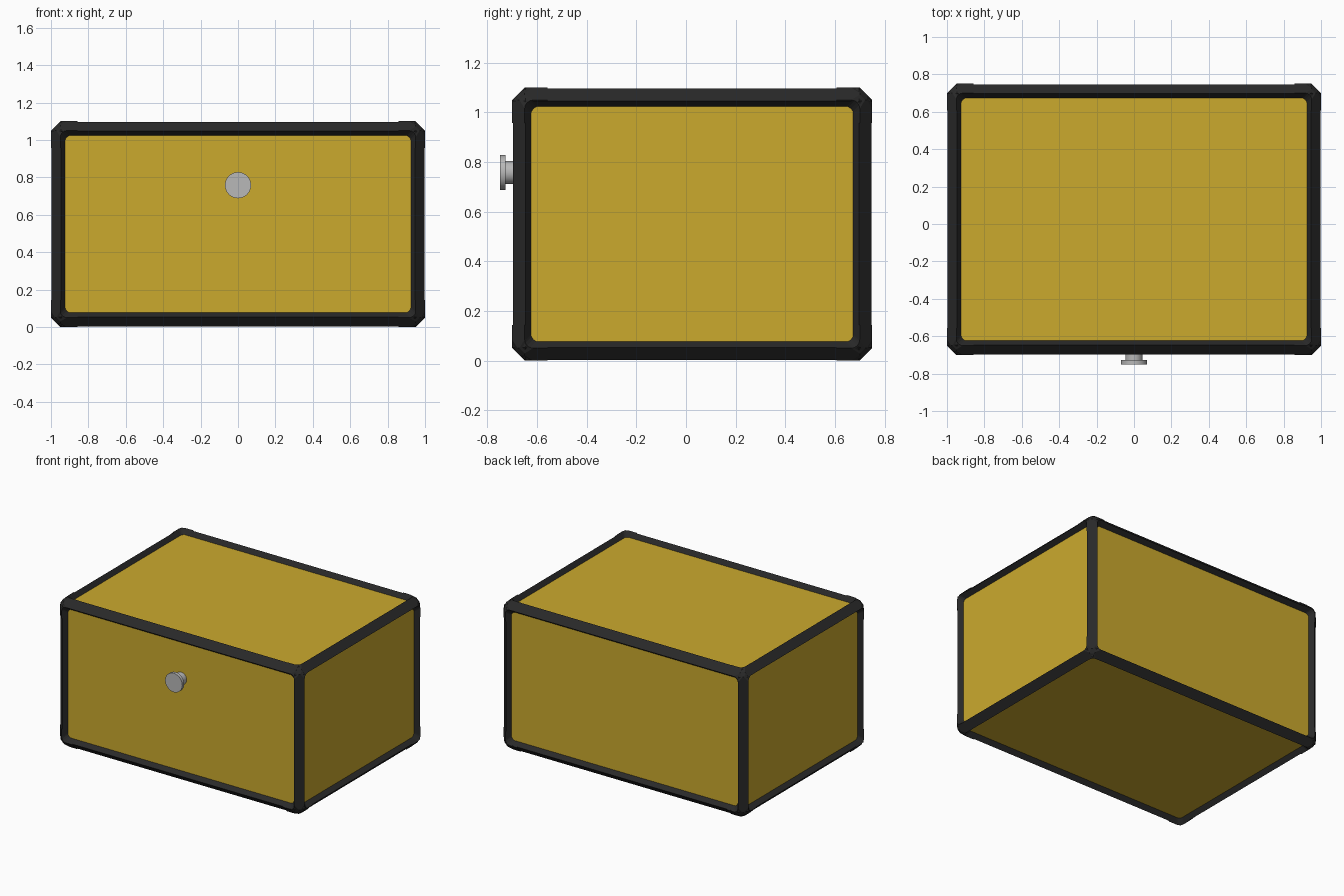
import bpy, bmesh
from math import pi
from mathutils import Vector, Matrix

cube = bpy.data.objects.get("Cube")
if cube:
    bpy.data.objects.remove(cube)


def material(name, rgb):
    m = bpy.data.materials.new(name)
    m.use_nodes = True
    m.diffuse_color = (*rgb, 1)
    m.node_tree.nodes["Principled BSDF"].inputs["Base Color"].default_value = (*rgb, 1)
    return m


YELLOW = material("mustard yellow", (0.60, 0.40, 0.027))
BLACK = material("matte black", (0.022, 0.022, 0.022))
GREY = material("steel grey", (0.48, 0.48, 0.48))

CENTRE = Vector((0, 0.025, 0.55))
SIZE = Vector((2.0, 1.45, 1.1))
CHAMFER, LIP, DEPTH, GUARD = 0.05, 0.035, 0.035, 0.143


def finish(name, bm, mat):
    mesh = bpy.data.meshes.new(name)
    bmesh.ops.recalc_face_normals(bm, faces=bm.faces)
    bm.to_mesh(mesh)
    bm.free()
    mesh.materials.append(mat)
    obj = bpy.data.objects.new(name, mesh)
    bpy.context.collection.objects.link(obj)
    return obj


def box(size):
    bm = bmesh.new()
    bmesh.ops.create_cube(bm, size=1, matrix=Matrix.Diagonal((*size, 1)))
    return bm


def frame(shrink, rounding):
    """Chamfered box with a sloping window opening on each side."""
    bm = box(SIZE - Vector((2, 2, 2)) * shrink)
    bmesh.ops.bevel(bm, geom=bm.edges[:], offset=CHAMFER, segments=1, affect='EDGES')
    bm.normal_update()
    sides = [f for f in bm.faces if max(abs(c) for c in f.normal) > 0.99]
    bmesh.ops.inset_individual(bm, faces=sides, thickness=LIP, depth=-DEPTH)
    # Round the window corners
    if rounding:
        floor = {v for f in sides for v in f.verts}
        slopes = [e for e in bm.edges if (e.verts[0] in floor) != (e.verts[1] in floor)]
        bmesh.ops.bevel(bm, geom=slopes, offset=rounding, segments=4,
                        profile=0.5, affect='EDGES')
    bm.normal_update()
    inner = SIZE / 2 - Vector((1, 1, 1)) * (DEPTH + shrink)
    openings = [f for f in bm.faces if any(
        abs(f.normal[i]) > 0.99 and abs(f.calc_center_median()[i]) < inner[i] + 0.002
        for i in range(3))]
    bmesh.ops.delete(bm, geom=openings, context='FACES')
    return bm


# Inner shell with the flat yellow panels
body = box(SIZE - Vector((2, 2, 2)) * (DEPTH + 0.001))
finish("case_panels", body, YELLOW).location = CENTRE

# Edge bars
finish("edge_bars", frame(0.003, 0), BLACK).location = CENTRE

# Corner guards, one for each corner
for sx, x_name in ((1, "left"), (-1, "right")):
    for sy, y_name in ((-1, "front"), (1, "back")):
        for sz, z_name in ((1, "top"), (-1, "bottom")):
            bm = frame(0, 0.03)
            for axis, sign in enumerate((sx, sy, sz)):
                normal = Vector((0, 0, 0))
                normal[axis] = sign
                cut = normal * (SIZE[axis] / 2 - GUARD)
                bmesh.ops.bisect_plane(bm, geom=bm.verts[:] + bm.edges[:] + bm.faces[:],
                                       plane_co=cut, plane_no=normal, clear_inner=True)
            guard = finish(f"corner_guard_{z_name}_{y_name}_{x_name}", bm, BLACK)
            guard.location = CENTRE


# Front knob: stem and flat grip
def disc(name, radius, y_front, y_back):
    bm = bmesh.new()
    bmesh.ops.create_cone(bm, cap_ends=True, segments=32, radius1=radius, radius2=radius,
                          depth=y_back - y_front, matrix=Matrix.Rotation(pi / 2, 4, 'X'))
    obj = finish(name, bm, GREY)
    obj.location = (0, (y_front + y_back) / 2, 0.758)
    bpy.context.view_layer.objects.active = obj
    obj.select_set(True)
    bpy.ops.object.shade_smooth_by_angle(angle=pi / 6)
    obj.select_set(False)


disc("knob_stem", 0.046, -0.73, -0.66)
disc("knob_grip", 0.07, -0.75, -0.727)
